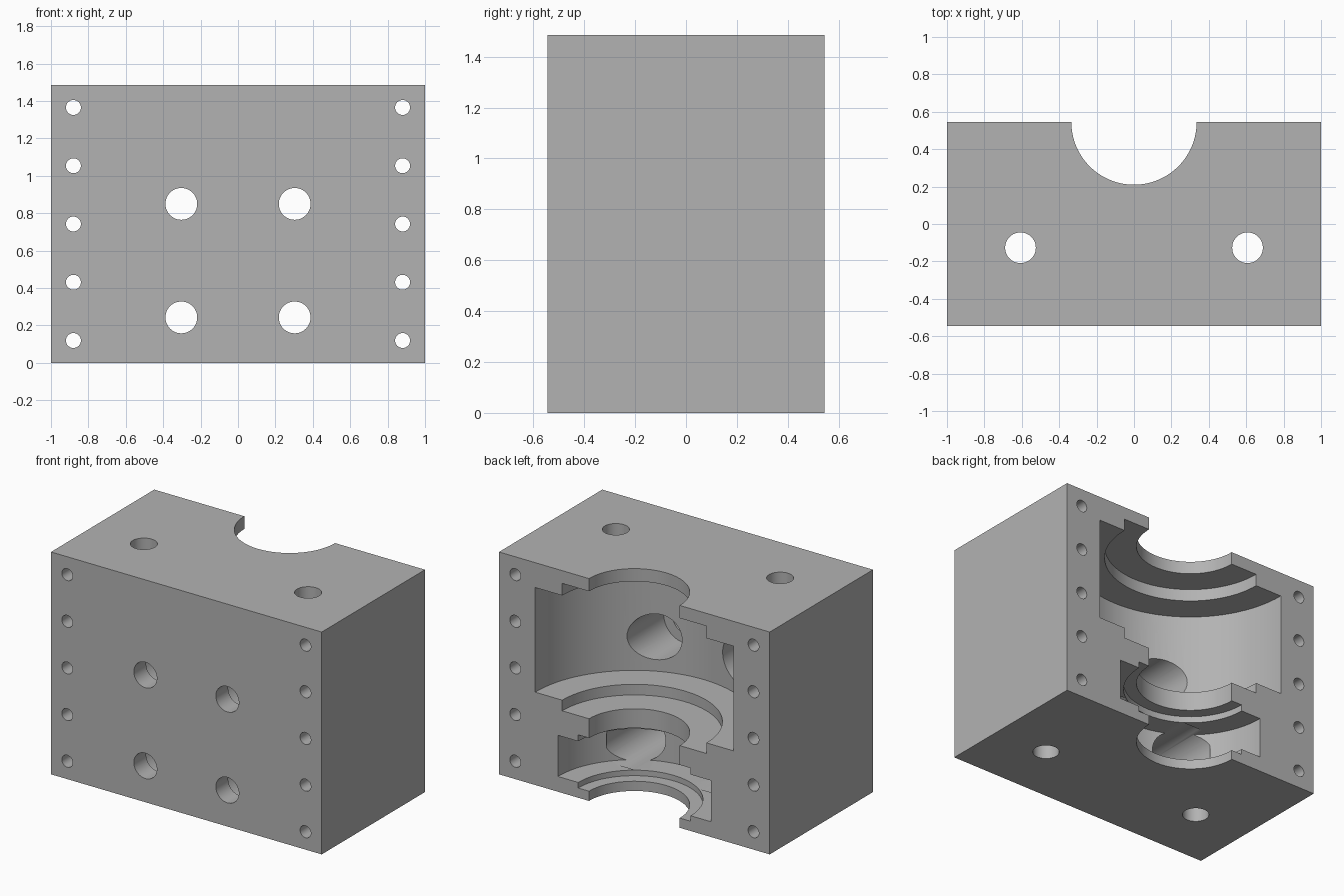
import bpy, bmesh, math
from mathutils import Matrix, Vector

if "Cube" in bpy.data.objects:
    bpy.data.objects.remove(bpy.data.objects["Cube"])

W, D, H = 2.0, 1.09, 1.485
BACK = D / 2
SEG = 96

grey = bpy.data.materials.new("machined_grey")
grey.diffuse_color = (0.45, 0.45, 0.45, 1)
grey.use_nodes = True
grey.node_tree.nodes["Principled BSDF"].inputs["Base Color"].default_value = grey.diffuse_color


def to_object(name, bm):
    bmesh.ops.recalc_face_normals(bm, faces=bm.faces)
    mesh = bpy.data.meshes.new(name)
    bm.to_mesh(mesh)
    bm.free()
    mesh.materials.append(grey)
    obj = bpy.data.objects.new(name, mesh)
    bpy.context.collection.objects.link(obj)
    return obj


def add_cylinder(bm, centre, radius, length, axis, segments=48):
    rot = Matrix.Rotation(math.pi / 2, 4, 'X') if axis == 'Y' else Matrix()
    bmesh.ops.create_cone(bm, cap_ends=True, segments=segments, radius1=radius,
                          radius2=radius, depth=length,
                          matrix=Matrix.Translation(centre) @ rot)


# Solid housing block
bm = bmesh.new()
bmesh.ops.create_cube(bm, size=1, matrix=Matrix.Translation((0, 0, H / 2))
                      @ Matrix.Diagonal((W, D, H, 1)))
block = to_object("housing_block", bm)

# Stepped shaft and bearing cavity, as (radius, height) turned about the back edge
profile = [(0, -0.1), (0.335, -0.1), (0.335, 0.065), (0.415, 0.065), (0.415, 0.102),
           (0.565, 0.102), (0.565, 0.377), (0.415, 0.377), (0.415, 0.42),
           (0.335, 0.42), (0.335, 0.549), (0.533, 0.549), (0.533, 0.62),
           (0.733, 0.62), (0.733, 1.319), (0.533, 1.319), (0.533, 1.4),
           (0.335, 1.4), (0.335, 1.6), (0, 1.6)]
bm = bmesh.new()
verts = [bm.verts.new((r, BACK, z)) for r, z in profile]
edges = [bm.edges.new(pair) for pair in zip(verts, verts[1:])]
bmesh.ops.spin(bm, geom=verts + edges, cent=(0, BACK, 0), axis=(0, 0, 1),
               angle=2 * math.pi, steps=SEG, use_duplicate=False)
bmesh.ops.remove_doubles(bm, verts=bm.verts, dist=1e-4)
cutters = [to_object("cavity_cutter", bm)]

# Small flange holes and long vertical holes, right through the block
bm = bmesh.new()
for side in (-1, 1):
    for i in range(5):
        add_cylinder(bm, (side * 0.88, 0, H / 2 + (i - 2) * 0.3115), 0.04, 1.4, 'Y', 32)
    add_cylinder(bm, (side * 0.607, -0.127, H / 2), 0.082, 1.8, 'Z')
cutters.append(to_object("through_hole_cutter", bm))

# Front bolt holes, opening into wider counterbores from the cavity
holes = bmesh.new()
bores = bmesh.new()
floor_y = -BACK + 0.13
for side in (-1, 1):
    for z, end_y in ((0.85, 0.0), (0.243, 0.2)):
        add_cylinder(holes, (side * 0.303, -0.5, z), 0.085, 0.5, 'Y')
        add_cylinder(bores, (side * 0.303, (floor_y + end_y) / 2, z), 0.153,
                     end_y - floor_y, 'Y')
cutters.append(to_object("bolt_hole_cutter", holes))
cutters.append(to_object("counterbore_cutter", bores))

# Cut every opening, then drop the cutters
bpy.context.view_layer.objects.active = block
block.select_set(True)
for cutter in cutters:
    cutter.hide_render = True
    mod = block.modifiers.new(cutter.name, 'BOOLEAN')
    mod.operation = 'DIFFERENCE'
    mod.solver = 'EXACT'
    mod.object = cutter
    bpy.ops.object.modifier_apply(modifier=mod.name)
    bpy.data.objects.remove(cutter)

bpy.ops.object.shade_smooth_by_angle(angle=math.radians(30))
